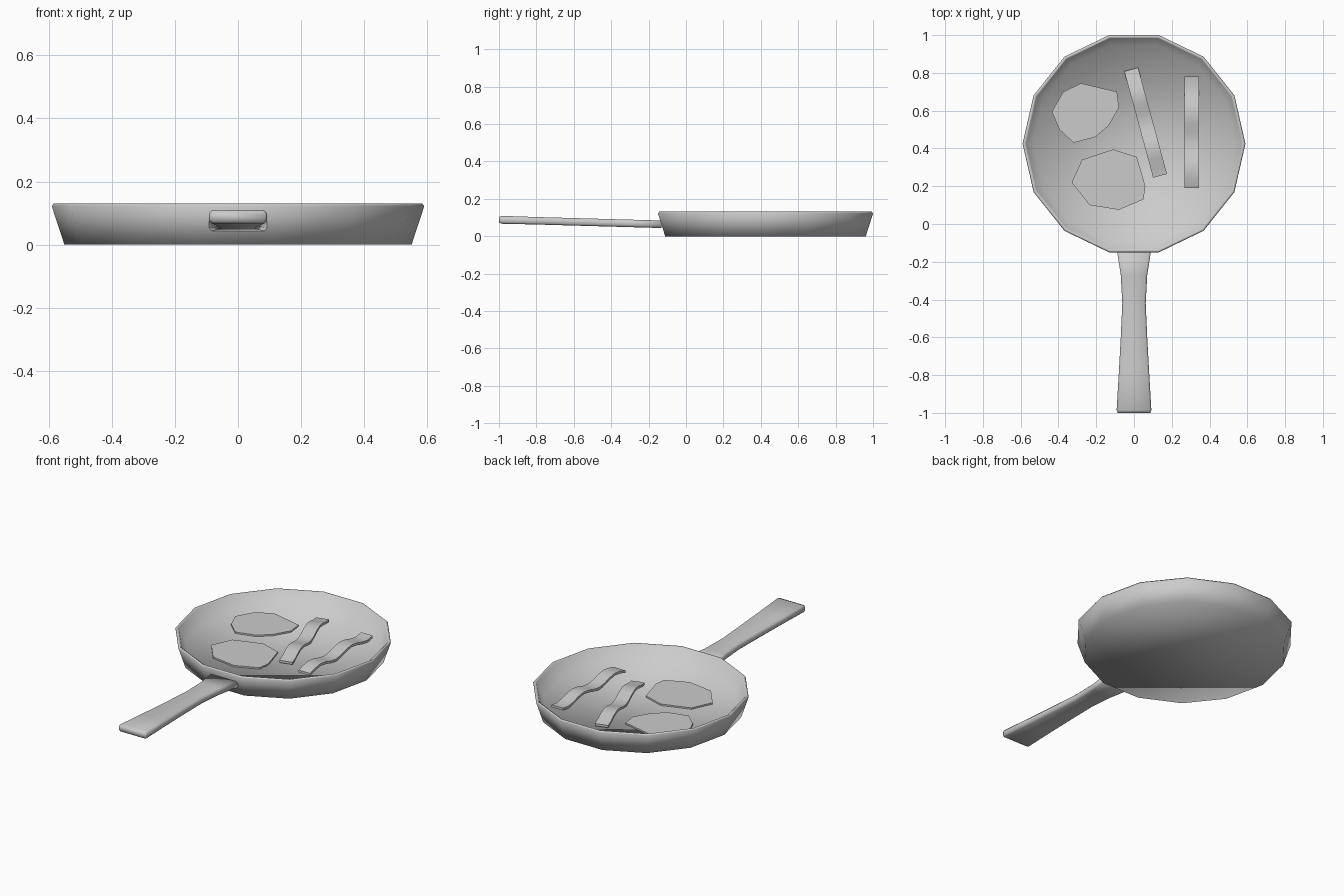
import bpy
import math
from math import cos, sin, pi
from mathutils import Vector

cube = bpy.data.objects.get("Cube")
if cube:
    bpy.data.objects.remove(cube, do_unlink=True)

# One plain grey for every part
GREY = (0.6, 0.6, 0.6, 1.0)
grey = bpy.data.materials.new("plain_grey")
grey.use_nodes = True
grey.diffuse_color = GREY
grey.node_tree.nodes["Principled BSDF"].inputs["Base Color"].default_value = GREY


def make(name, verts, faces, smooth=True):
    mesh = bpy.data.meshes.new(name)
    mesh.from_pydata(verts, [], faces)
    mesh.materials.append(grey)
    obj = bpy.data.objects.new(name, mesh)
    bpy.context.collection.objects.link(obj)
    for poly in mesh.polygons:
        poly.use_smooth = smooth
    return obj


def loft(name, rings, smooth=True):
    """Join equal rings of points into a closed solid with end caps."""
    n = len(rings[0])
    verts = [p for ring in rings for p in ring]
    faces = [tuple(range(n))[::-1], tuple(range(len(verts) - n, len(verts)))]
    for r in range(len(rings) - 1):
        for i in range(n):
            j = (i + 1) % n
            faces.append((r * n + i, r * n + j, (r + 1) * n + j, (r + 1) * n + i))
    return make(name, verts, faces, smooth)


# Pan body: outer wall, rounded rim, inner wall and floor
SIDES = 14
PAN_Y = 0.425
profile = [(0.55, 0), (0.59, 0.122), (0.583, 0.131), (0.572, 0.124), (0.535, 0.045)]
loft("pan_body", [[(r * cos(2 * pi * i / SIDES), PAN_Y + r * sin(2 * pi * i / SIDES), z)
                   for i in range(SIDES)] for r, z in profile])

# Handle: waisted flat bar that rises slightly towards its end
stations = [(-1.0, 0.086, 0.015), (-0.985, 0.092, 0.021), (-0.8, 0.081, 0.02),
            (-0.6, 0.07, 0.02), (-0.42, 0.062, 0.02), (-0.27, 0.07, 0.02),
            (-0.13, 0.092, 0.02)]
rings = []
for y, w, h in stations:
    zc = 0.064 - 0.028 * (y + 0.13)
    b = 0.009
    corner = [(w, h - b), (w - b, h)]
    half = corner + [(-x, z) for x, z in reversed(corner)]
    section = half + [(-x, -z) for x, z in half]
    rings.append([(x, y, zc + z) for x, z in section])
loft("handle", rings)


# Eggs: thin irregular plates on the floor
def egg(name, outline):
    loft(name, [[(x, y, z) for x, y in outline] for z in (0.046, 0.055)], smooth=False)


egg("left_egg", [(-0.08, 0.615), (-0.09, 0.70), (-0.28, 0.745), (-0.375, 0.70),
                 (-0.435, 0.595), (-0.395, 0.50), (-0.32, 0.43), (-0.205, 0.46),
                 (-0.135, 0.52)])
egg("front_egg", [(0.06, 0.20), (0.015, 0.355), (-0.11, 0.395), (-0.275, 0.34),
                  (-0.33, 0.22), (-0.235, 0.10), (-0.08, 0.075), (0.05, 0.13)])


# Bacon: narrow strips with a regular wave
def bacon(name, start, end, phase):
    start, end = Vector(start), Vector(end)
    along = end - start
    side = Vector((along.y, -along.x)).normalized() * 0.038
    steps = 12
    strips = []
    for k in range(steps + 1):
        t = k / steps
        c = start + along * t
        z = 0.076 + 0.014 * sin(4 * pi * t + phase)
        a, b = c - side, c + side
        strips.append([(a.x, a.y, z - 0.007), (b.x, b.y, z - 0.007),
                       (b.x, b.y, z + 0.007), (a.x, a.y, z + 0.007)])
    obj = loft(name, strips)
    bpy.ops.object.select_all(action="DESELECT")
    obj.select_set(True)
    bpy.context.view_layer.objects.active = obj
    bpy.ops.object.shade_smooth_by_angle(angle=math.radians(40))


bacon("right_bacon", (0.305, 0.19), (0.305, 0.78), -0.5)
bacon("middle_bacon", (0.138, 0.255), (-0.015, 0.818), -pi / 2)

# Consistent outward normals
import bmesh
for obj in bpy.context.collection.objects:
    if obj.type == "MESH" and grey.name in obj.data.materials:
        bm = bmesh.new()
        bm.from_mesh(obj.data)
        bmesh.ops.recalc_face_normals(bm, faces=bm.faces)
        bm.to_mesh(obj.data)
        bm.free()
